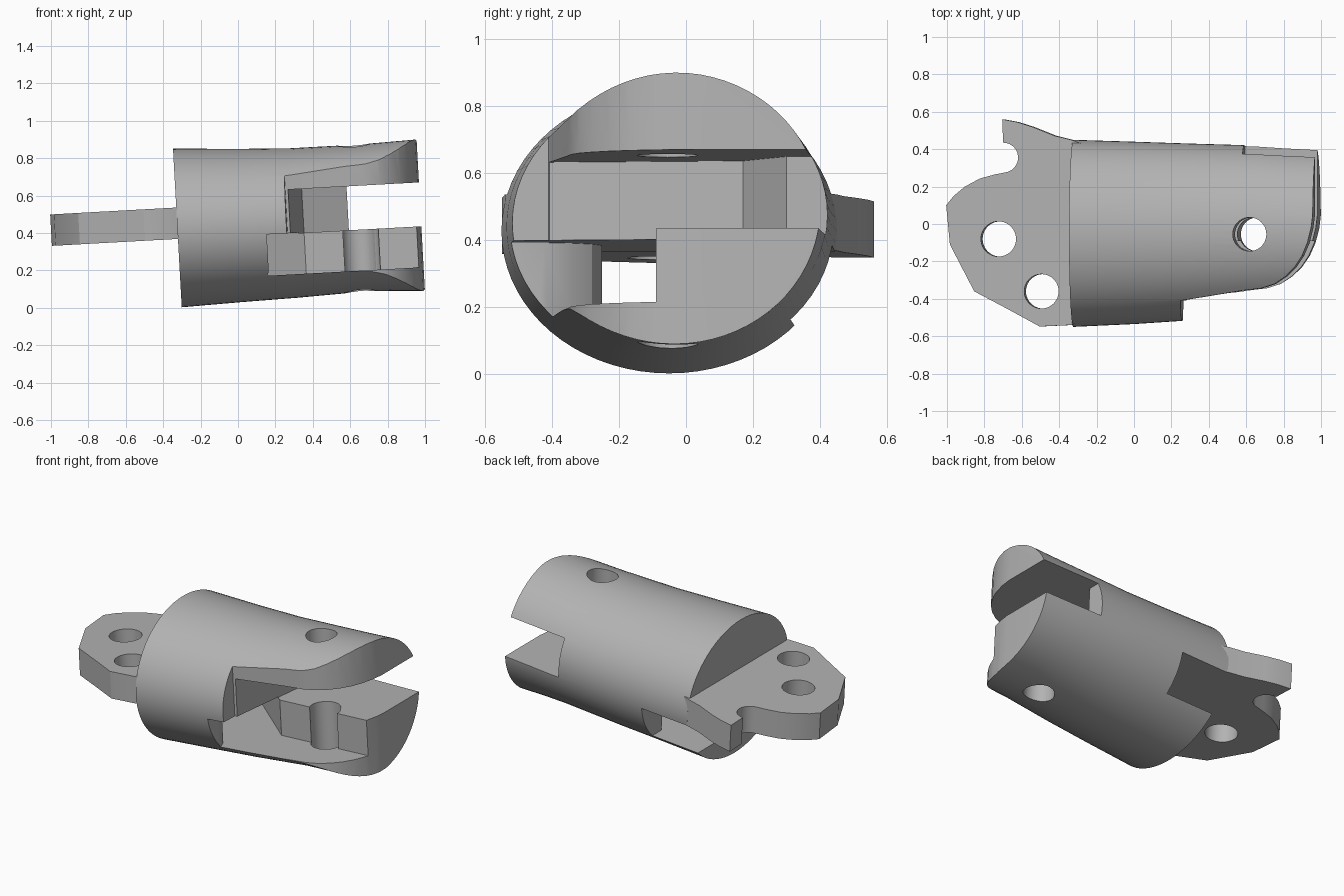
import bpy, bmesh, math
from mathutils import Matrix, Vector

cube = bpy.data.objects.get("Cube")
if cube:
    bpy.data.objects.remove(cube, do_unlink=True)

grey = bpy.data.materials.new("plain_grey")
grey.use_nodes = True
grey.diffuse_color = (0.45, 0.45, 0.45, 1)
grey.node_tree.nodes["Principled BSDF"].inputs["Base Color"].default_value = (0.45, 0.45, 0.45, 1)


def make_object(name, bm):
    bmesh.ops.recalc_face_normals(bm, faces=bm.faces)
    mesh = bpy.data.meshes.new(name)
    bm.to_mesh(mesh)
    bm.free()
    mesh.materials.append(grey)
    obj = bpy.data.objects.new(name, mesh)
    bpy.context.collection.objects.link(obj)
    return obj


def prism(name, outline, z0, z1):
    """Extrude a plan outline from z0 up to z1."""
    bm = bmesh.new()
    face = bm.faces.new([bm.verts.new((x, y, z0)) for x, y in outline])
    ext = bmesh.ops.extrude_face_region(bm, geom=[face])
    verts = [g for g in ext["geom"] if isinstance(g, bmesh.types.BMVert)]
    bmesh.ops.translate(bm, verts=verts, vec=(0, 0, z1 - z0))
    return make_object(name, bm)


def arc(cx, cy, r, start, end, n):
    angles = [math.radians(start + (end - start) * i / n) for i in range(n + 1)]
    return [(cx + r * math.cos(a), cy + r * math.sin(a)) for a in angles]


def drill(cx, cy, r, z0=-0.3, z1=1.3):
    return prism("hole_cutter", arc(cx, cy, r, 0, 360, 40)[:-1], z0, z1)


def select_only(obj):
    bpy.ops.object.select_all(action='DESELECT')
    obj.select_set(True)
    bpy.context.view_layer.objects.active = obj


def cut(target, cutter):
    select_only(target)
    mod = target.modifiers.new("cut", 'BOOLEAN')
    mod.operation = 'DIFFERENCE'
    mod.solver = 'EXACT'
    mod.object = cutter
    bpy.ops.object.modifier_apply(modifier=mod.name)
    bpy.data.objects.remove(cutter, do_unlink=True)


# Barrel: oval sections lofted along x (x, y_min, y_max, z_min, z_max)
sections = [
    (-0.325, -0.55, 0.45, 0.02, 0.87),
    (0.0, -0.535, 0.44, 0.03, 0.85),
    (0.3, -0.515, 0.43, 0.037, 0.837),
    (0.65, -0.49, 0.42, 0.05, 0.837),
    (0.8, -0.48, 0.41, 0.046, 0.841),
    (0.978, -0.47, 0.40, 0.036, 0.847),
]
SIDES = 72
bm = bmesh.new()
rings = []
for x, y0, y1, z0, z1 in sections:
    pts = arc(0, 0, 1, 0, 360, SIDES)[:-1]
    rings.append([bm.verts.new((x, (y0 + y1) / 2 + c * (y1 - y0) / 2,
                                (z0 + z1) / 2 + s * (z1 - z0) / 2)) for c, s in pts])
for a, b in zip(rings, rings[1:]):
    for i in range(SIDES):
        j = (i + 1) % SIDES
        bm.faces.new((a[i], a[j], b[j], b[i]))
bm.faces.new(rings[0])
bm.faces.new(rings[-1])
body = make_object("forked_barrel", bm)

# Fork slot, open at the front, back and end
FLOOR, SLOT_LOW, SLOT_HIGH = 0.163, 0.382, 0.617
cut(body, prism("slot_cutter", [(0.24, -0.7), (0.35, 0.17), (0.59, 0.30),
                                (0.59, 0.7), (1.2, 0.7), (1.2, -0.7)], SLOT_LOW, SLOT_HIGH))

# Rounded front corner of both prongs
cut(body, prism("corner_cutter", [
    (0.25, -0.7), (0.262, -0.41), (0.6, -0.355), (0.70, -0.343), (0.77, -0.32),
    (0.83, -0.28), (0.88, -0.23), (0.92, -0.17), (0.95, -0.10), (0.97, -0.02),
    (0.982, 0.08), (1.2, 0.08), (1.2, -0.7)], -0.3, 1.3))

# Lower pocket, running from the front of the fork to the back of the other end
cut(body, prism("pocket_cutter", [
    (0.15, -0.7), (0.15, -0.42), (0.12, -0.34), (0.07, -0.28), (0.0, -0.25),
    (-0.6, -0.25), (-0.6, 0.7), (0.0, 0.7), (0.0, 0.22), (0.35, -0.09),
    (1.2, -0.09), (1.2, -0.7)], FLOOR, SLOT_LOW + 0.002))

# Pin hole and the relief around it
cut(body, drill(0.64, -0.055, 0.09))
cut(body, drill(0.67, -0.08, 0.078, FLOOR, SLOT_LOW + 0.05))

# Tongue plate with hooked ear
outline = [(-0.25, 0.42), (-0.33, 0.45), (-0.42, 0.472), (-0.54, 0.52), (-0.62, 0.545), (-0.7, 0.56)]
outline += arc(-0.695, 0.355, 0.08, 90, -75, 14)
outline += [(-0.74, 0.265), (-0.82, 0.243), (-0.9, 0.2), (-0.96, 0.15), (-1.0, 0.10),
            (-0.98, -0.11), (-0.85, -0.36), (-0.68, -0.45), (-0.5, -0.548),
            (-0.33, -0.54), (-0.25, -0.5)]
tongue = prism("tongue_plate", outline, 0.386, 0.554)
for hx, hy, r in [(-0.72, -0.08, 0.094), (-0.49, -0.36, 0.092)]:
    cut(tongue, drill(hx, hy, r))

# Slight upward tilt of the whole part, then shading
pivot = Vector((0, 0, 0.45))
tilt = Matrix.Translation(pivot) @ Matrix.Rotation(-math.atan(0.055), 4, 'Y') @ Matrix.Translation(-pivot)
for obj in (body, tongue):
    obj.data.transform(tilt)
    select_only(obj)
    bpy.ops.object.shade_smooth_by_angle(angle=math.radians(25))
